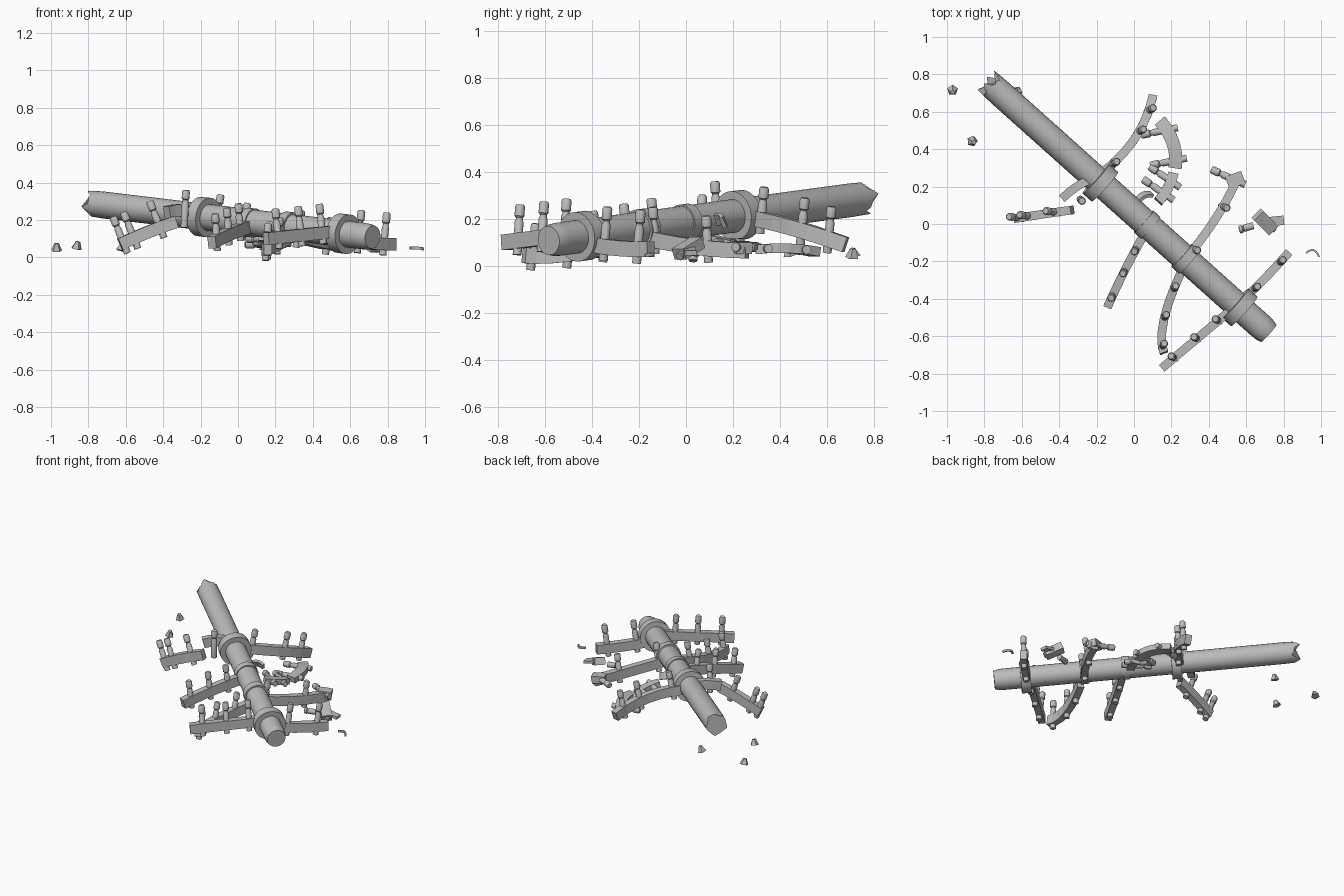
import bpy, bmesh, math
from mathutils import Vector, Matrix

cube = bpy.data.objects.get("Cube")
if cube:
    bpy.data.objects.remove(cube, do_unlink=True)

GREY = (.5, .5, .5, 1)
steel = bpy.data.materials.new("worn_grey_steel")
steel.diffuse_color = GREY
steel.use_nodes = True
steel.node_tree.nodes["Principled BSDF"].inputs["Base Color"].default_value = GREY

REAR, FRONT = Vector((-.76, .74, .285)), Vector((.72, -.585, .108))
AXIS = (FRONT - REAR).normalized()
UP = Vector((0, 0, 1))


def finish(name, bm, smooth=False):
    bmesh.ops.recalc_face_normals(bm, faces=bm.faces)
    mesh = bpy.data.meshes.new(name)
    bm.to_mesh(mesh)
    bm.free()
    mesh.materials.append(steel)
    ob = bpy.data.objects.new(name, mesh)
    bpy.context.collection.objects.link(ob)
    if smooth:
        bpy.ops.object.select_all(action='DESELECT')
        ob.select_set(True)
        bpy.context.view_layer.objects.active = ob
        bpy.ops.object.shade_smooth_by_angle(angle=math.radians(40))
    return ob


def loft(name, rings, closed=False, smooth=False):
    """Skin a list of vertex rings, capping both ends unless closed."""
    bm = bmesh.new()
    rings = [[bm.verts.new(point) for point in ring] for ring in rings]
    count = len(rings[0])
    pairs = list(zip(rings, rings[1:]))
    if closed:
        pairs.append((rings[-1], rings[0]))
    else:
        bm.faces.new(rings[0])
        bm.faces.new(rings[-1])
    for a, b in pairs:
        for i in range(count):
            j = (i + 1) % count
            bm.faces.new((a[i], a[j], b[j], b[i]))
    return finish(name, bm, smooth)


def spokes(axis, count, start=0, sweep=360):
    """Unit directions spread around an axis."""
    side = axis.cross(UP if abs(axis.z) < .9 else Vector((1, 0, 0))).normalized()
    other = side.cross(axis).normalized()
    angles = [math.radians(start + sweep * i / count) for i in range(count)]
    return [side * math.cos(k) + other * math.sin(k) for k in angles]


def lathe(name, a, b, profile, sides):
    """Turn (fraction along, radius) pairs around the line from a to b."""
    around = spokes((b - a).normalized(), sides)
    rings = [[a.lerp(b, along) + radius * d for d in around] for along, radius in profile]
    return loft(name, rings, smooth=True)


def collar(name, center, axis, inner, outer, width, start=0, sweep=360):
    """Square-section ring, or a broken part of one."""
    half = axis * width / 2
    rings = [[center + d * inner - half, center + d * outer - half,
              center + d * outer + half, center + d * inner + half]
             for d in spokes(axis, 28, start, sweep)]
    loft(name, rings, closed=sweep == 360, smooth=True)


def peg(name, spot, lean, below=.06, above=.14):
    """Round peg with a necked head, driven through a spot."""
    direction = Vector(lean).normalized()
    lathe(name, spot - direction * below, spot + direction * above,
          ((0, .019), (.66, .019), (.69, .015), (.74, .015),
           (.77, .021), (.96, .021), (1, .016)), 12)


def arm(name, start, middle, end, pegs=(), lean=UP, width=.046, height=.066, above=.14):
    """Flat-sided bar bent through three points, with pegs at fractions of it."""
    a, m, b = Vector(start), Vector(middle), Vector(end)
    control = m * 2 - (a + b) / 2

    def point(t):
        return a.lerp(control, t).lerp(control.lerp(b, t), t)

    rings = []
    steps = 6
    for i in range(steps + 1):
        t = i / steps
        along = (control - a).lerp(b - control, t).normalized()
        side = along.cross(UP).normalized()
        s, n = side * width / 2, side.cross(along) * height / 2
        p = point(t)
        rings.append([p - s - n, p + s - n, p + s + n, p - s + n])
    loft(name, rings)
    for i, t in enumerate(pegs):
        peg(f"{name}_peg_{i + 1}", point(t), lean, above=above)


# Main shaft: chamfered front end, ragged broken rear end
SIDES = 24
shaft = lathe("shaft", REAR, FRONT, ((0, .07), (.03, .072), (.97, .071),
                                     (.985, .069), (1, .062)), SIDES)
for i, v in enumerate(shaft.data.vertices[:SIDES]):
    v.co += AXIS * (.022 * math.sin(i) - .012 * (i % 3))

# Collars on the shaft
for name, x, outer, width in (("rear_collar", -.18, .106, .065),
                              ("middle_rear_collar", .07, .078, .05),
                              ("middle_front_collar", .275, .082, .055),
                              ("front_collar", .565, .106, .065)):
    collar(name, REAR + AXIS * ((x - REAR.x) / AXIS.x), AXIS, .066, outer, width)

# Snapped half ring beside the shaft
collar("broken_ring", Vector((.07, .105, .17)), Vector((.3, -.35, .8)).normalized(),
       .05, .068, .05, start=-30, sweep=190)

# Bent arms still joined to the collars
arm("front_right_arm", (.53, -.45, .14), (.34, -.61, .12), (.15, -.77, .1),
    pegs=(.21, .51, .83), lean=(-.1, .06, 1), above=.155)
arm("front_left_arm", (.61, -.38, .09), (.71, -.28, .075), (.83, -.15, .07),
    pegs=(.18, .8), lean=(.1, .08, 1), above=.17)
arm("middle_right_arm", (.26, -.24, .1), (.16, -.51, .05), (.16, -.69, .045),
    pegs=(.18, .48, .88), lean=(.08, .12, 1))
arm("middle_left_arm", (.29, -.17, .12), (.45, .05, .08), (.56, .26, .065),
    pegs=(.08, .6), lean=(.15, -.05, 1))
arm("inner_right_arm", (.08, -.01, .17), (-.04, -.23, .13), (-.14, -.44, .08),
    pegs=(.28, .55, .86), lean=(-.06, -.1, 1))
arm("rear_left_arm", (-.19, .26, .21), (0, .45, .165), (.1, .68, .09),
    pegs=(.17, .6, .85), lean=(.17, .1, 1))
arm("rear_right_stub", (-.2, .25, .22), (-.29, .21, .25), (-.38, .14, .24))
peg("rear_right_peg", Vector((-.285, .13, .22)), (.05, -.05, 1))

# Broken-off arms lying around the shaft
arm("loose_arm", (-.63, .03, .07), (-.47, .055, .14), (-.33, .075, .19),
    pegs=(.05, .22, .68), lean=(-.4, .05, 1), above=.15)
arm("fallen_arm_inner", (.13, .12, .11), (.18, .19, .09), (.21, .27, .07),
    pegs=(.3, .75), lean=(-.8, .55, 0), width=.055, height=.04)
arm("fallen_arm_outer", (.22, .3, .07), (.21, .43, .075), (.14, .55, .06),
    pegs=(.15, .8), lean=(-1, -.2, 0), width=.07, height=.04)
arm("middle_left_tip", (.5, .22, .08), (.54, .235, .08), (.58, .25, .075),
    pegs=(.5,), lean=(-.9, .4, 0), width=.07, height=.05)
arm("loose_block", (.66, .05, .1), (.7, .01, .075), (.74, -.03, .05),
    pegs=(.6,), lean=(-.7, .5, .5), width=.07, height=.05, above=.05)
arm("loose_block_edge", (.7, .01, .08), (.75, .015, .065), (.8, .02, .055),
    width=.05, height=.02)
peg("loose_peg", Vector((.6, -.02, .06)), (-1, -.3, 0), below=.04, above=.04)

# Scattered chips
for i, spot in enumerate(((-.97, .71, .055), (-.86, .44, .065), (-.62, .71, .055))):
    bm = bmesh.new()
    bmesh.ops.create_cone(bm, cap_ends=True, segments=5, radius1=.03, radius2=.013, depth=.04)
    bmesh.ops.transform(bm, verts=bm.verts, matrix=Matrix.Translation(spot)
                        @ Matrix.Rotation(i, 4, 'Z') @ Matrix.Rotation(.3, 4, 'X'))
    finish(f"chip_{i + 1}", bm)
arm("bent_sliver", (.92, -.155, .05), (.96, -.14, .05), (.99, -.175, .045),
    width=.01, height=.015)
